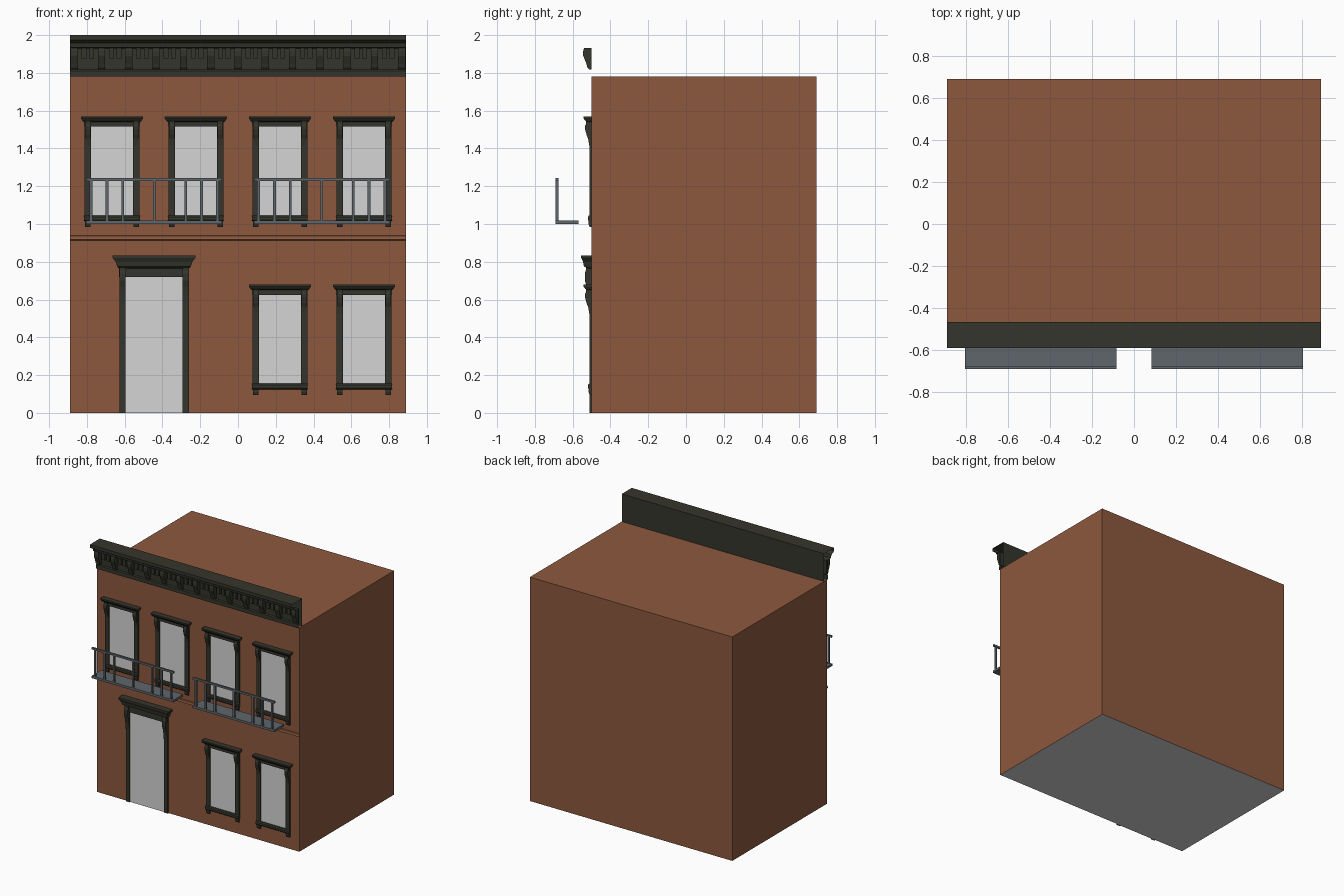
import bpy, bmesh

if "Cube" in bpy.data.objects:
    bpy.data.objects.remove(bpy.data.objects["Cube"])

WALL = -0.5  # y of the street front


def material(name, r, g, b):
    m = bpy.data.materials.new(name)
    m.diffuse_color = (r, g, b, 1)
    m.use_nodes = True
    m.node_tree.nodes["Principled BSDF"].inputs["Base Color"].default_value = m.diffuse_color
    return m


BRICK = material("brick brown", 0.27, 0.098, 0.048)
TRIM = material("dark trim", 0.036, 0.036, 0.026)
STEEL = material("steel grey", 0.115, 0.132, 0.145)
GLASS = material("pale grey", 0.66, 0.66, 0.66)


def finish(bm, name, *mats):
    bmesh.ops.recalc_face_normals(bm, faces=bm.faces)
    me = bpy.data.meshes.new(name)
    bm.to_mesh(me)
    bm.free()
    for m in mats:
        me.materials.append(m)
    ob = bpy.data.objects.new(name, me)
    bpy.context.collection.objects.link(ob)
    return ob


def box(bm, x0, x1, y0, y1, z0, z1):
    extrude(bm, [(y0, z0), (y1, z0), (y1, z1), (y0, z1)], x0, x1)


def extrude(bm, profile, x0, x1, caps=True, closed=True):
    """Sweep a (y, z) profile along x."""
    a = [bm.verts.new((x0, y, z)) for y, z in profile]
    b = [bm.verts.new((x1, y, z)) for y, z in profile]
    n = len(a)
    for i in range(n if closed else n - 1):
        j = (i + 1) % n
        bm.faces.new((a[i], a[j], b[j], b[i]))
    if caps:
        bm.faces.new(a)
        bm.faces.new(b[::-1])


def stack(bm, cx, z, rows):
    """Moulding with mitred ends: rows of (half width, depth, height)."""
    rings = []
    for w, d, h in rows:
        rings.append([bm.verts.new((cx + sx * w, y, z + h)) for sx, y in
                      ((-1, WALL), (-1, WALL - d), (1, WALL - d), (1, WALL))])
    for p, q in zip(rings, rings[1:]):
        for i in range(4):
            j = (i + 1) % 4
            bm.faces.new((p[i], p[j], q[j], q[i]))
    bm.faces.new(rings[0])
    bm.faces.new(rings[-1][::-1])


def bracket(bm, x0, x1, z, points):
    """Scroll bracket from (depth, height) points."""
    prof = [(WALL, z + points[0][1])] + [(WALL - d, z + h) for d, h in points]
    extrude(bm, prof + [(WALL, z + points[-1][1])], x0, x1)


# Building block with a pale underside
bm = bmesh.new()
box(bm, -0.89, 0.89, WALL, 0.69, 0, 1.78)
bm.normal_update()
bmesh.ops.recalc_face_normals(bm, faces=bm.faces)
for f in bm.faces:
    f.material_index = 1 if f.normal.z < -0.5 else 0
finish(bm, "building", BRICK, GLASS)

# String course between the floors
bm = bmesh.new()
extrude(bm, [(WALL, 0.912), (WALL - 0.011, 0.917), (WALL - 0.008, 0.937),
             (WALL, 0.94)], -0.89, 0.89, caps=False)
finish(bm, "string_course", BRICK)


# Windows; z is the sill bottom
def window(name, cx, z):
    bm = bmesh.new()
    for s in (-1, 1):
        xa, xb = sorted((cx + s * 0.111, cx + s * 0.145))
        box(bm, xa, xb, WALL - 0.012, WALL, z + 0.03, z + 0.50)
        xa, xb = sorted((cx + s * 0.114, cx + s * 0.143))
        bracket(bm, xa, xb, z, [(0.012, 0.40), (0.018, 0.435), (0.026, 0.455),
                                (0.034, 0.485), (0.034, 0.505), (0.029, 0.515),
                                (0.029, 0.53)])
        # sill foot
        bracket(bm, xa, xb, z, [(0.010, -0.03), (0.016, -0.015), (0.016, 0.0)])
    stack(bm, cx, z, [(0.147, 0.014, 0.0), (0.147, 0.02, 0.006),
                      (0.147, 0.02, 0.022), (0.147, 0.014, 0.03)])
    stack(bm, cx, z, [(0.147, 0.016, 0.50), (0.147, 0.016, 0.526),
                      (0.155, 0.032, 0.53), (0.165, 0.043, 0.545),
                      (0.165, 0.043, 0.555)])
    finish(bm, name + "_frame", TRIM)
    bm = bmesh.new()
    box(bm, cx - 0.111, cx + 0.111, WALL - 0.003, WALL, z + 0.03, z + 0.50)
    finish(bm, name + "_pane", GLASS)


for i, cx in enumerate((-0.667, -0.223, 0.222, 0.667)):
    window("upper_window_%d" % (i + 1), cx, 1.015)
    if cx > 0:
        window("lower_window_%d" % (i - 1), cx, 0.125)

# Front door with surround
cx = -0.4445
bm = bmesh.new()
for s in (-1, 1):
    xa, xb = sorted((cx + s * 0.151, cx + s * 0.184))
    box(bm, xa, xb, WALL - 0.012, WALL, 0, 0.72)
    bracket(bm, xa, xb, 0, [(0.012, 0.57), (0.018, 0.63), (0.026, 0.67),
                            (0.036, 0.70), (0.036, 0.74), (0.03, 0.755),
                            (0.03, 0.775)])
stack(bm, cx, 0, [(0.185, 0.018, 0.72), (0.185, 0.018, 0.765),
                  (0.195, 0.04, 0.775), (0.203, 0.045, 0.80),
                  (0.219, 0.055, 0.82), (0.219, 0.055, 0.833)])
finish(bm, "door_frame", TRIM)
bm = bmesh.new()
box(bm, cx - 0.151, cx + 0.151, WALL - 0.003, WALL, 0, 0.72)
finish(bm, "door_panel", GLASS)

# Cornice shell, open at the ends
bm = bmesh.new()
extrude(bm, [(-0.465, 1.78), (-0.512, 1.78), (-0.512, 1.81), (-0.506, 1.818),
             (-0.506, 1.93), (-0.55, 1.935), (-0.555, 1.958), (-0.575, 1.966),
             (-0.59, 1.975), (-0.59, 2.0), (-0.465, 2.0)],
        -0.89, 0.89, caps=False)
finish(bm, "cornice", TRIM)

# Cornice brackets with two dentils in each gap
bm = bmesh.new()
count, step = 13, 0.1445
for i in range(count):
    x = (i - (count - 1) / 2) * step
    bracket(bm, x - 0.019, x + 0.019, 0,
            [(0.012, 1.818), (0.022, 1.828), (0.028, 1.85), (0.036, 1.87),
             (0.044, 1.89), (0.044, 1.915), (0.04, 1.932)])
    if i < count - 1:
        for dx in (0.052, 0.0925):
            box(bm, x + dx - 0.013, x + dx + 0.013, -0.53, -0.506, 1.875, 1.932)
finish(bm, "cornice_brackets", TRIM)

# Balconies: floor slab, top rail, balusters
for name, cx in (("left", -0.4435), ("right", 0.4435)):
    bm = bmesh.new()
    box(bm, cx - 0.36, cx + 0.36, -0.69, -0.57, 1.0, 1.018)
    finish(bm, name + "_balcony_floor", STEEL)
    bm = bmesh.new()
    box(bm, cx - 0.36, cx + 0.36, -0.69, -0.676, 1.228, 1.243)
    for dx in (-0.335, -0.25, -0.167, 0, 0.167, 0.25, 0.335):
        box(bm, cx + dx - 0.007, cx + dx + 0.007, -0.69, -0.676, 1.018, 1.228)
    finish(bm, name + "_balcony_railing", STEEL)
